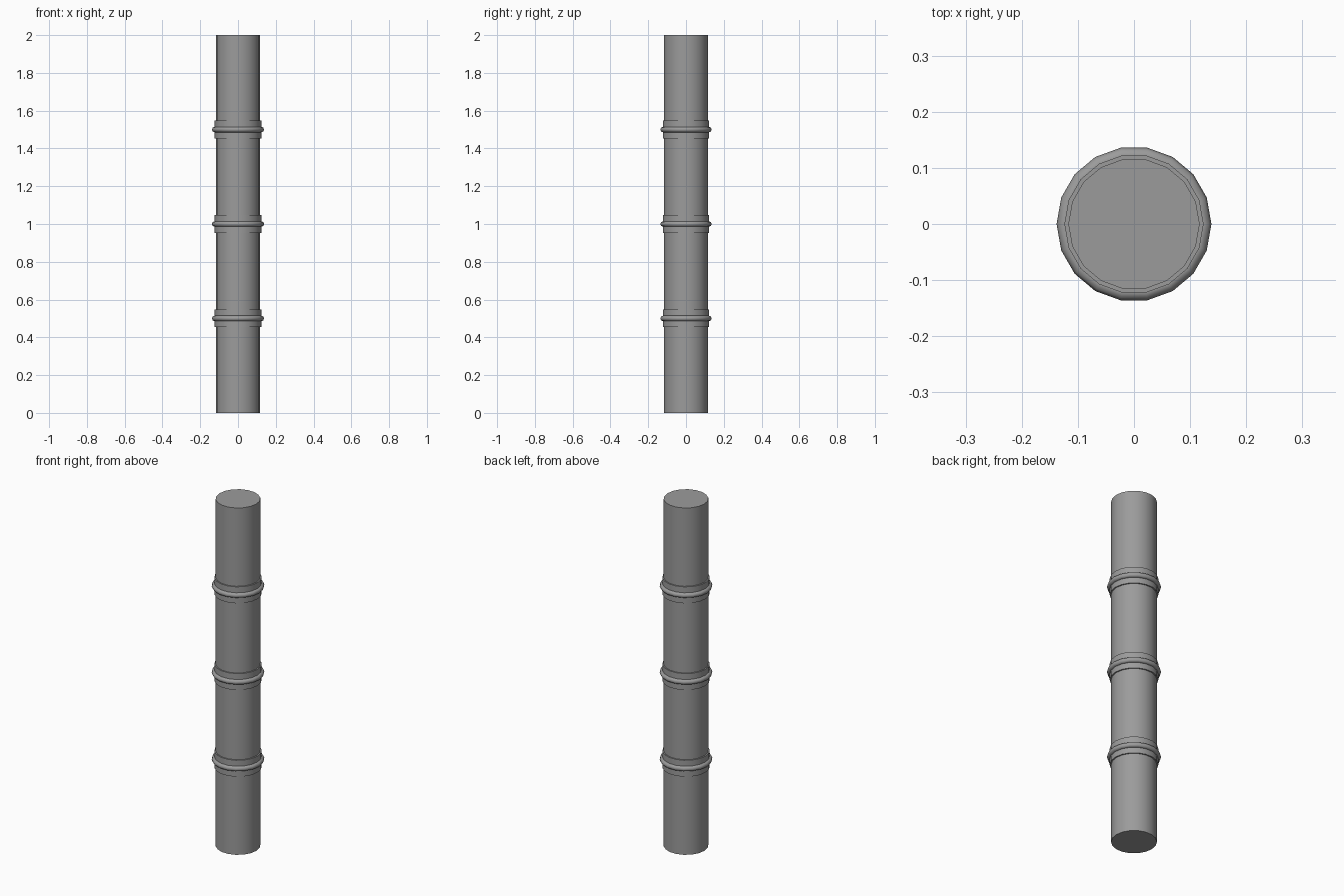
import bpy, math

if "Cube" in bpy.data.objects:
    bpy.data.objects.remove(bpy.data.objects["Cube"])

SIDES = 18

# Mid-dark grey for the whole pole
grey = bpy.data.materials.new("dark_grey")
grey.diffuse_color = (0.33, 0.33, 0.33, 1)
grey.use_nodes = True
grey.node_tree.nodes["Principled BSDF"].inputs["Base Color"].default_value = grey.diffuse_color


def finish(name):
    ob = bpy.context.object
    ob.name = name
    ob.data.materials.append(grey)
    bpy.ops.object.shade_smooth_by_angle(angle=math.radians(50))
    return ob


def cylinder(name, radius, height, z):
    # turned a quarter so a corner points along +x
    bpy.ops.mesh.primitive_cylinder_add(
        vertices=SIDES, radius=radius, depth=height,
        location=(0, 0, z), rotation=(0, 0, math.pi / 2))
    return finish(name)


# Main pole
cylinder("pole", 0.117, 2.0, 1.0)

# Three joints: a wide collar with a thin rounded ridge around its middle
for i, z in enumerate((0.5, 1.0, 1.5), 1):
    cylinder(f"joint_collar_{i}", 0.124, 0.095, z + 0.001)
    bpy.ops.mesh.primitive_torus_add(
        major_segments=SIDES, minor_segments=8,
        major_radius=0.1235, minor_radius=0.0145, location=(0, 0, z))
    finish(f"joint_ridge_{i}")
